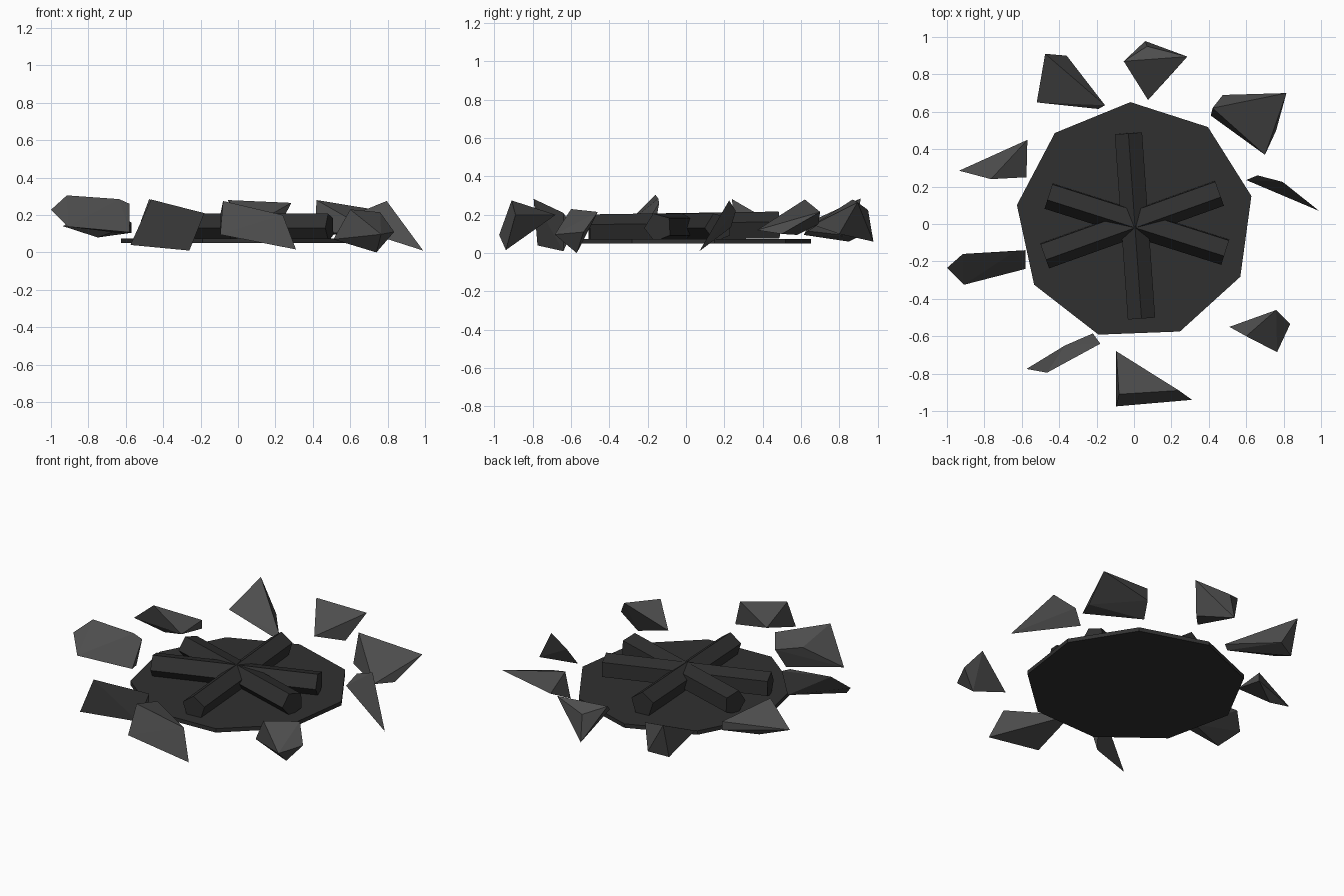
import bpy, bmesh, math
from mathutils import Vector

if "Cube" in bpy.data.objects:
    bpy.data.objects.remove(bpy.data.objects["Cube"])


def material(name, value):
    m = bpy.data.materials.new(name)
    m.diffuse_color = (value, value, value, 1)
    m.use_nodes = True
    m.node_tree.nodes["Principled BSDF"].inputs["Base Color"].default_value = m.diffuse_color
    return m


ash = material("ash grey", 0.030)
charcoal = material("charred wood", 0.029)
rock = material("rock grey", 0.075)


def finish(bm, name, mat):
    bmesh.ops.recalc_face_normals(bm, faces=bm.faces)
    me = bpy.data.meshes.new(name)
    bm.to_mesh(me)
    bm.free()
    me.materials.append(mat)
    ob = bpy.data.objects.new(name, me)
    bpy.context.collection.objects.link(ob)


def prism(name, mat, ring_a, ring_b):
    """Closed prism between two matching rings."""
    bm = bmesh.new()
    a = [bm.verts.new(p) for p in ring_a]
    b = [bm.verts.new(p) for p in ring_b]
    n = len(a)
    bm.faces.new(a)
    bm.faces.new(b)
    for i in range(n):
        j = (i + 1) % n
        bm.faces.new((a[i], a[j], b[j], b[i]))
    finish(bm, name, mat)


def log(name, start, end, turn, r=0.077):
    """Five-sided log; turn is the first corner's angle from straight up."""
    p, q = Vector(start), Vector(end)
    axis = (q - p).normalized()
    side = Vector((0, 0, 1)).cross(axis).normalized()
    if side.y < 0:
        side = -side
    up = Vector((0, 0, 1)) - axis * axis.z
    up.normalize()
    ring = []
    for i in range(5):
        t = math.radians(turn + 72 * i)
        ring.append((side * math.sin(t) + up * math.cos(t)) * r)
    prism(name, charcoal, [p + v for v in ring], [q + v for v in ring])


def stone(name, points):
    """Chipped stone as the hull of a few corners."""
    bm = bmesh.new()
    for p in points:
        bm.verts.new(p)
    res = bmesh.ops.convex_hull(bm, input=bm.verts[:])
    loose = [v for v in bm.verts if not v.link_faces]
    bmesh.ops.delete(bm, geom=loose, context='VERTS')
    finish(bm, name, rock)


# Nine-sided ash bed
def bed_ring(z):
    return [(0.005 + 0.637 * math.cos(math.radians(92.2 + 40 * i)),
             0.015 + 0.637 * math.sin(math.radians(92.2 + 40 * i)), z) for i in range(9)]


prism("ash_bed", ash, bed_ring(0.05), bed_ring(0.075))

# Three crossed logs
log("log_lengthwise", (-0.03, 0.485, 0.14), (0.04, -0.505, 0.125), 0)
log("log_diagonal_a", (-0.455, 0.155, 0.135), (0.49, -0.145, 0.135), 51)
log("log_diagonal_b", (-0.48, -0.165, 0.135), (0.455, 0.17, 0.135), 51)

# Ring of stones
stone("stone_back_left", [(-.475, .91, .285), (-.36, .90, .085), (-.52, .65, .165),
                          (-.475, .85, .06), (-.155, .635, .115), (-.19, .615, .095)])
stone("stone_back", [(-.055, .87, .28), (.285, .895, .265), (.06, .978, .06),
                     (.07, .95, .225), (.075, .663, .147), (.20, .80, .10)])
stone("stone_back_right", [(.42, .62, .28), (.41, .58, .095), (.475, .69, .15),
                           (.815, .70, .215), (.70, .37, .12), (.76, .50, .10)])
stone("stone_right", [(.60, .235, .135), (.66, .26, .22), (.795, .225, .275),
                      (.99, .07, .01), (.85, .13, .06)])
stone("stone_front_right", [(.51, -.55, .07), (.60, -.60, .23), (.76, -.46, .215),
                            (.835, -.535, .11), (.765, -.685, .097), (.74, -.57, 0)])
stone("stone_front", [(-.095, -.68, .20), (-.08, -.91, .275), (-.095, -.975, .095),
                      (.31, -.94, .016), (.24, -.89, .20)])
stone("stone_front_left", [(-.575, -.775, .04), (-.465, -.795, .283), (-.18, -.64, .21),
                           (-.22, -.585, .13), (-.26, -.64, .01), (-.37, -.65, .16)])
stone("stone_left_front", [(-1, -.235, .228), (-.915, -.16, .305), (-.635, -.145, .285),
                           (-.58, -.14, .26), (-.58, -.24, .108), (-.91, -.325, .138),
                           (-.60, -.17, .10)])
stone("stone_left_back", [(-.935, .285, .14), (-.765, .24, .282), (-.57, .45, .16),
                          (-.57, .45, .105), (-.575, .25, .144), (-.75, .33, .08)])
